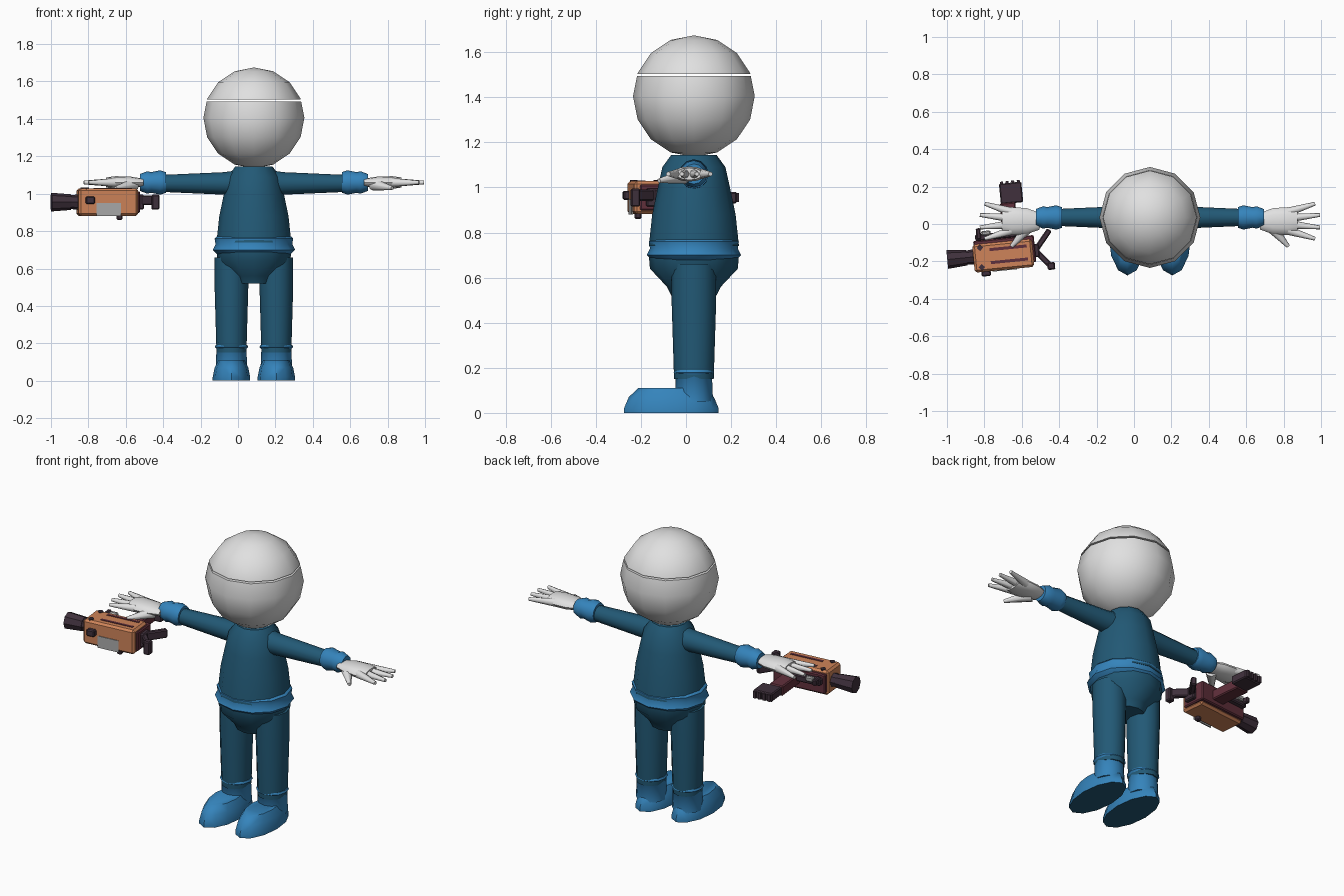
import bpy, bmesh, math
from mathutils import Matrix, Vector

if "Cube" in bpy.data.objects:
    bpy.data.objects.remove(bpy.data.objects["Cube"], do_unlink=True)


def material(name, red, green, blue):
    mat = bpy.data.materials.new(name)
    mat.use_nodes = True
    mat.diffuse_color = (red, green, blue, 1)
    shader = mat.node_tree.nodes["Principled BSDF"]
    shader.inputs["Base Color"].default_value = mat.diffuse_color
    return mat


WHITE = material("soft white", 0.75, 0.75, 0.75)
NAVY = material("deep blue", 0.016, 0.1, 0.18)
BLUE = material("bright blue", 0.035, 0.23, 0.5)
ORANGE = material("copper orange", 0.62, 0.23, 0.1)
MAROON = material("maroon", 0.12, 0.03, 0.045)
DARK = material("dark plum", 0.05, 0.03, 0.045)
GREY = material("steel grey", 0.4, 0.4, 0.4)

# The body is symmetrical about its own centre line, the tool has its own frame
BODY = Matrix.Translation((0.085, 0.035, 0))
TOOL = Matrix.Translation((-0.7, -0.16, 0.955)) @ Matrix.Rotation(0.1, 4, "Z")


def finish(name, bm, materials, matrix, smooth=True):
    """Place the mesh and turn it into a shaded object."""
    bm.transform(matrix)
    bmesh.ops.recalc_face_normals(bm, faces=bm.faces)
    mesh = bpy.data.meshes.new(name)
    bm.to_mesh(mesh)
    bm.free()
    for mat in materials:
        mesh.materials.append(mat)
    part = bpy.data.objects.new(name, mesh)
    bpy.context.collection.objects.link(part)
    if smooth:
        bpy.ops.object.select_all(action="DESELECT")
        part.select_set(True)
        bpy.context.view_layer.objects.active = part
        bpy.ops.object.shade_smooth_by_angle(angle=math.radians(50))


def loft(name, materials, rings, centre=(0, 0), ratio=1, axis="z", matrix=BODY):
    """Skin elliptical rings, each given as position along the axis and radius."""
    sides = 12
    bm = bmesh.new()
    loops = []
    for along, radius in rings:
        loop = []
        for i in range(sides):
            angle = math.tau * i / sides
            u = centre[0] + radius * math.cos(angle)
            v = centre[1] + radius * ratio * math.sin(angle)
            loop.append(bm.verts.new((u, v, along) if axis == "z" else (along, u, v)))
        loops.append(loop)
    for low, high in zip(loops, loops[1:]):
        for i in range(sides):
            bm.faces.new((low[i - 1], low[i], high[i], high[i - 1]))
    # The first end takes the last material in the list
    bm.faces.new(loops[0]).material_index = len(materials) - 1
    bm.faces.new(loops[-1])
    finish(name, bm, materials, matrix)


def taper(name, mat, start, end, radius_start, radius_end, matrix, smooth=True):
    """Tapered round bar between two points."""
    start, end = Vector(start), Vector(end)
    run = end - start
    bm = bmesh.new()
    bmesh.ops.create_cone(bm, cap_ends=True, segments=8, radius1=radius_start,
                          radius2=radius_end, depth=run.length)
    turn = run.to_track_quat("Z", "Y").to_matrix().to_4x4()
    place = Matrix.Translation((start + end) / 2) @ turn
    finish(name, bm, [mat], matrix @ place, smooth)


def block(name, mat, location, size, bevel=0.006, degrees=0):
    """Chamfered box in the frame of the tool."""
    bm = bmesh.new()
    bmesh.ops.create_cube(bm, size=1)
    bm.transform(Matrix.Diagonal((*size, 1)))
    if bevel:
        bmesh.ops.bevel(bm, geom=bm.edges[:], offset=bevel, segments=1, affect="EDGES")
    turn = Matrix.Rotation(math.radians(degrees), 4, "Z")
    finish(name, bm, [mat], TOOL @ Matrix.Translation(location) @ turn, False)


def head_part(name, cut_height, keep):
    """Slice of the round head; keep is 1 above the cut and -1 below it."""
    bm = bmesh.new()
    bmesh.ops.create_uvsphere(bm, u_segments=12, v_segments=8, radius=0.27,
                              matrix=Matrix.Translation((0, 0, 1.405)))
    bmesh.ops.bisect_plane(bm, geom=bm.verts[:] + bm.edges[:] + bm.faces[:],
                           plane_co=(0, 0, cut_height), plane_no=(0, 0, keep), clear_inner=True)
    rim = [edge for edge in bm.edges if edge.is_boundary]
    bmesh.ops.holes_fill(bm, edges=rim, sides=0)
    finish(name, bm, [WHITE], BODY)


# Head: bowl and cap with a thin gap between
head_part("head_lower", 1.494, -1)
head_part("head_cap", 1.504, 1)

# Shirt, hem and trouser seat
loft("shirt", [NAVY], [(0.74, 0.2), (0.88, 0.185), (1, 0.16), (1.09, 0.14), (1.145, 0.1)])
loft("shirt_hem", [BLUE], [(0.65, 0.17), (0.7, 0.22), (0.73, 0.205), (0.76, 0.21), (0.77, 0.2)],
     ratio=0.95)
loft("trouser_seat", [NAVY], [(0.52, 0.1), (0.56, 0.12), (0.64, 0.195), (0.7, 0.2)])

for side, label in ((1, "left"), (-1, "right")):
    half = BODY @ Matrix.Diagonal((side, 1, 1, 1))

    # Leg and boot, with a dark sole
    loft(label + "_leg", [NAVY], [(0.15, 0.08), (0.5, 0.09), (0.66, 0.09)],
         (0.12, 0), 1.1, matrix=half)
    loft(label + "_boot_foot", [BLUE, NAVY], [(0, 0.1), (0.02, 0.1), (0.07, 0.09), (0.11, 0.07)],
         (0.12, -0.1), 2.1, matrix=half)
    loft(label + "_boot_ankle", [BLUE], [(0.05, 0.085), (0.17, 0.08), (0.18, 0.09), (0.19, 0.085)],
         (0.12, 0), matrix=half)

    # Sleeve, cuff and palm
    loft(label + "_sleeve", [NAVY], [(0.05, 0.075), (0.16, 0.06), (0.5, 0.045)],
         (0, 1.055), axis="x", matrix=half)
    loft(label + "_cuff", [BLUE],
         [(0.47, 0.055), (0.5, 0.065), (0.55, 0.055), (0.57, 0.06), (0.61, 0.045)],
         (0, 1.06), axis="x", matrix=half)
    loft(label + "_palm", [WHITE], [(0.59, 0.045), (0.66, 0.07), (0.74, 0.075), (0.79, 0.06)],
         (-0.02, 1.06), 0.45, "x", half)

    # Fingers fan out from the palm, the thumb points forward
    for i, name in enumerate(("little", "ring", "middle", "index")):
        spread = 1.5 - i
        length = 0.18 - 0.02 * abs(spread)
        base = Vector((0.74, -0.02 + 0.033 * spread, 1.06))
        reach = Vector((math.cos(spread / 5), math.sin(spread / 5), 0)) * length
        taper(f"{label}_{name}_finger", WHITE, base, base + reach, 0.024, 0.01, half)
    taper(label + "_thumb", WHITE, (0.64, -0.04, 1.05), (0.74, -0.155, 1.03), 0.034, 0.01, half)

# Tool body: copper shell around a maroon core that shows behind and at the ends
block("tool_shell", ORANGE, (0, -0.01, 0), (0.32, 0.15, 0.146), 0.012)
block("tool_core", MAROON, (0.01, 0.012, 0), (0.325, 0.145, 0.115))
block("tool_front_plate", GREY, (0, -0.085, -0.04), (0.13, 0.008, 0.07), 0)
block("tool_peg", DARK, (0.06, -0.06, -0.08), (0.03, 0.03, 0.03))
block("tool_front_knob", DARK, (-0.1, -0.09, 0.01), (0.05, 0.04, 0.04))
for y in (-0.04, 0.03):
    block("tool_top_slot", MAROON, (0.03, y, 0.073), (0.2, 0.016, 0.006), 0)
    block("tool_top_stud", DARK, (-0.12, y * 1.5, 0.073), (0.025, 0.025, 0.01), 0, 45)

# Rail behind the body
block("tool_rear_rail", DARK, (-0.03, 0.1, 0.02), (0.22, 0.035, 0.04))
block("tool_rear_bracket", DARK, (-0.12, 0.12, 0.03), (0.025, 0.06, 0.035))
block("tool_rear_light", GREY, (-0.08, 0.12, 0.035), (0.05, 0.025, 0.03))

# Barrel
taper("tool_barrel_neck", DARK, (-0.22, 0, 0), (-0.15, 0, 0), 0.034, 0.042, TOOL, False)
taper("tool_muzzle", DARK, (-0.3, 0, 0), (-0.195, 0, 0), 0.05, 0.042, TOOL, False)

# Grip reaching back under the hand, with a toothed end
block("tool_grip", MAROON, (0.05, 0.17, 0), (0.085, 0.2, 0.06))
block("tool_grip_end", DARK, (0.075, 0.32, 0), (0.12, 0.11, 0.05))
for i in range(4):
    block("tool_grip_tooth", DARK, (0.03 + i * 0.03, 0.375, 0), (0.016, 0.02, 0.04), 0)

# Forked stock
block("tool_stock_root", DARK, (0.175, 0, 0), (0.04, 0.07, 0.08))
for side in (1, -1):
    block("tool_stock_arm", DARK, (0.215, side * 0.05, 0.01), (0.14, 0.03, 0.05), degrees=50 * side)
block("tool_stock_foot", DARK, (0.25, -0.09, 0), (0.04, 0.04, 0.08))
